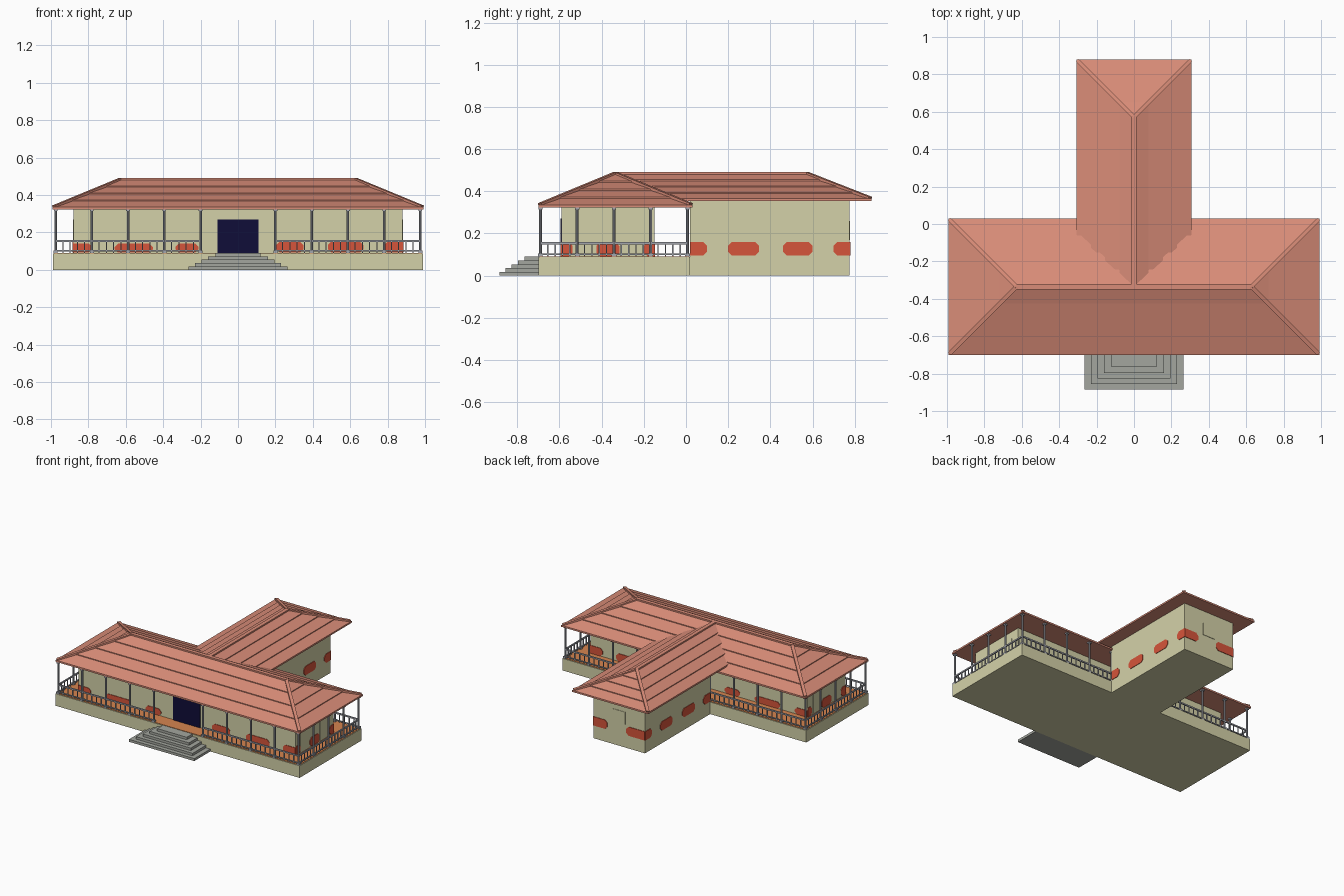
import bpy, bmesh, math
from mathutils import Vector, Matrix

if "Cube" in bpy.data.objects:
    bpy.data.objects.remove(bpy.data.objects["Cube"])


def mat(name, r, g, b):
    m = bpy.data.materials.new(name)
    lin = [c / 12.92 if c <= 0.04045 else ((c + 0.055) / 1.055) ** 2.4 for c in (r, g, b)]
    m.diffuse_color = (*lin, 1)
    m.use_nodes = True
    m.node_tree.nodes["Principled BSDF"].inputs["Base Color"].default_value = m.diffuse_color
    return m


WALL = mat("cream_wall", 0.83, 0.82, 0.66)
ROOF = mat("terracotta_roof", 0.85, 0.55, 0.47)
RED = mat("red_panel", 0.84, 0.33, 0.23)
NAVY = mat("navy_door", 0.06, 0.05, 0.22)
FLOOR = mat("orange_floor", 0.84, 0.52, 0.31)
STONE = mat("step_stone", 0.64, 0.65, 0.62)
POST = mat("post_grey", 0.64, 0.65, 0.68)


def finish(name, bm, m):
    bmesh.ops.recalc_face_normals(bm, faces=bm.faces)
    me = bpy.data.meshes.new(name)
    bm.to_mesh(me)
    bm.free()
    me.materials.append(m)
    ob = bpy.data.objects.new(name, me)
    bpy.context.collection.objects.link(ob)
    return ob


def add_box(bm, x0, x1, y0, y1, z0, z1):
    mtx = Matrix.Translation(((x0 + x1) / 2, (y0 + y1) / 2, (z0 + z1) / 2)) @ \
        Matrix.Diagonal((x1 - x0, y1 - y0, z1 - z0, 1))
    bmesh.ops.create_cube(bm, size=1, matrix=mtx)


def box(name, m, *dims):
    bm = bmesh.new()
    add_box(bm, *dims)
    return finish(name, bm, m)


def add_bar(bm, p, q, w, h):
    """Rectangular bar between two points."""
    p, q = Vector(p), Vector(q)
    d = (q - p).normalized()
    side = d.cross(Vector((0, 0, 1))).normalized()
    up = side.cross(d)
    rot = Matrix((side, d, up)).transposed().to_4x4()
    mtx = Matrix.Translation((p + q) / 2) @ rot @ Matrix.Diagonal((w, (q - p).length, h, 1))
    bmesh.ops.create_cube(bm, size=1, matrix=mtx)


# platform, floor, walls
box("platform", WALL, -0.99, 0.99, -0.70, 0.02, 0, 0.088)
box("veranda_floor", FLOOR, -0.985, 0.985, -0.695, 0.015, 0.086, 0.091)
box("main_walls", WALL, -0.88, 0.88, -0.59, -0.15, 0.088, 0.34)
box("rear_wing_walls", WALL, -0.21, 0.21, 0.02, 0.775, 0, 0.365)

# entrance steps
bm = bmesh.new()
for i, (hw, y) in enumerate([(.265, -.885), (.23, -.855), (.195, -.826), (.16, -.797), (.12, -.765)]):
    add_box(bm, -hw, hw, y, -0.70, i * 0.018, (i + 1) * 0.018)
finish("entrance_steps", bm, STONE)


# stepped tile roofs: rings inset course by course up to the ridge
def roof(name, hx, y0, y1, run, z0, z1, gable=False, courses=4, riser=0.006):
    rings = [(0, z0 - 0.012), (0, z0)]
    for i in range(1, courses + 1):
        z = z0 + (z1 - z0) * i / courses
        a = run * i / courses
        if i < courses:
            rings += [(a, z - riser), (a, z)]
        else:
            rings.append((a, z))
    bm = bmesh.new()
    loops = []
    for a, z in rings:
        ya = y0 if gable else y0 + a
        pts = [(-hx + a, ya), (hx - a, ya), (hx - a, y1 - a), (-hx + a, y1 - a)]
        loops.append([bm.verts.new((x, y, z)) for x, y in pts])
    for lo, hi in zip(loops, loops[1:]):
        for k in range(4):
            n = (k + 1) % 4
            bm.faces.new((lo[k], lo[n], hi[n], hi[k]))
    bm.faces.new(loops[0][::-1])
    bmesh.ops.remove_doubles(bm, verts=bm.verts, dist=0.0005)
    finish(name, bm, ROOF)


roof("main_roof", 0.992, -0.70, 0.03, 0.365, 0.335, 0.486)
roof("rear_wing_roof", 0.308, -0.335, 0.88, 0.308, 0.365, 0.486, gable=True)

# ridge and hip caps
bm = bmesh.new()
RZ = 0.485
for s in (-1, 1):
    for y in (-0.70, 0.03):
        add_bar(bm, (s * 0.985, y + (0.007 if y < 0 else -0.007), 0.337), (s * 0.627, -0.335, RZ), 0.022, 0.014)
    add_bar(bm, (s * 0.301, 0.873, 0.367), (0, 0.572, RZ), 0.022, 0.014)
add_bar(bm, (-0.632, -0.335, RZ), (0.632, -0.335, RZ), 0.028, 0.012)
add_bar(bm, (0, -0.335, RZ), (0, 0.577, RZ), 0.028, 0.012)
finish("ridge_caps", bm, ROOF)

# veranda posts with base and capital
XS = [0.2 + 0.19375 * i for i in range(5)]
YS = [-0.69 + 0.17425 * i for i in range(5)]
spots = {(s * x, y) for s in (-1, 1) for x in XS for y in (YS[0], YS[4])}
spots |= {(s * XS[4], y) for s in (-1, 1) for y in YS}
bm = bmesh.new()
for x, y in sorted(spots):
    bmesh.ops.create_cone(bm, cap_ends=True, segments=8, radius1=0.007, radius2=0.007, depth=0.24,
                          matrix=Matrix.Translation((x, y, 0.21)))
    add_box(bm, x - 0.011, x + 0.011, y - 0.011, y + 0.011, 0.09, 0.104)
    add_box(bm, x - 0.010, x + 0.010, y - 0.010, y + 0.010, 0.314, 0.325)
finish("veranda_posts", bm, POST)

# railings between posts
bm = bmesh.new()


def railing(p, q, n=5):
    p, q = Vector((*p, 0)), Vector((*q, 0))
    for z, t in ((0.154, 0.010), (0.102, 0.006)):
        up = Vector((0, 0, z))
        add_bar(bm, p + up, q + up, 0.009, t)
    for i in range(1, n):
        c = p.lerp(q, i / n)
        add_box(bm, c.x - 0.003, c.x + 0.003, c.y - 0.003, c.y + 0.003, 0.09, 0.152)


for s in (-1, 1):
    for i in range(4):
        for y in (YS[0], YS[4]):
            railing((s * XS[i], y), (s * XS[i + 1], y))
        railing((s * XS[4], YS[i]), (s * XS[4], YS[i + 1]))
finish("veranda_railings", bm, POST)


# thin plates on walls: axis 'x' or 'y' is the wall normal, at gives its position
def add_plate(bm, axis, at, out, u0, u1, z0, z1, cut0=0.0, cut1=0.0, t=0.004):
    prof = [(u0 + cut0, z0), (u1 - cut1, z0), (u1, z0 + cut1), (u1, z1 - cut1),
            (u1 - cut1, z1), (u0 + cut0, z1), (u0, z1 - cut0), (u0, z0 + cut0)]
    prof = list(dict.fromkeys(prof))
    rows = []
    for d in (at - out * 0.002, at + out * t):
        rows.append([bm.verts.new((d, u, z) if axis == 'x' else (u, d, z)) for u, z in prof])
    n = len(prof)
    bm.faces.new(rows[0])
    bm.faces.new(rows[1])
    for k in range(n):
        bm.faces.new((rows[0][k], rows[0][(k + 1) % n], rows[1][(k + 1) % n], rows[1][k]))


C = 0.018
bm = bmesh.new()
# front and back of the main house
for y, o in ((-0.59, -1), (-0.15, 1)):
    for u0, u1, a, b in ((-.88, -.78, 0, C), (-.66, -.455, C, C), (-.335, -.21, C, C),
                         (.205, .35, C, C), (.48, .67, C, C), (.78, .88, C, 0)):
        add_plate(bm, 'y', y, o, u0, u1, 0.092, 0.15 if u0 > 0 else 0.14, a, b)
for s in (-1, 1):
    # house ends
    for u0, u1, a, b in ((-.59, -.537, 0, C), (-.425, -.315, C, C), (-.20, -.15, C, 0)):
        add_plate(bm, 'x', s * 0.88, s, u0, u1, 0.092, 0.158, a, b)
    # wing sides
    for u0, u1, a, b in ((.02, .10, 0, C), (.20, .345, C, C), (.46, .60, C, C), (.70, .775, 0.018, 0)):
        add_plate(bm, 'x', s * 0.21, s, u0, u1, 0.095, 0.16, a, b)
# wing back
add_plate(bm, 'y', 0.775, 1, 0.095, 0.21, 0.095, 0.16, C, 0)
add_plate(bm, 'y', 0.775, 1, -0.21, -0.06, 0.095, 0.16, 0, C)
finish("red_wall_panels", bm, RED)

# entrance door
bm = bmesh.new()
add_plate(bm, 'y', -0.59, -1, -0.11, 0.11, 0.09, 0.27, t=0.006)
finish("entrance_door", bm, NAVY)

# plain side doors and back shutter
bm = bmesh.new()
for s in (-1, 1):
    for u in (-0.535, -0.31):
        add_plate(bm, 'x', s * 0.88, s, u, u + 0.095, 0.09, 0.27, t=0.003)
add_plate(bm, 'y', 0.775, 1, -0.05, 0.05, 0.17, 0.26, t=0.003)
finish("side_doors", bm, WALL)
